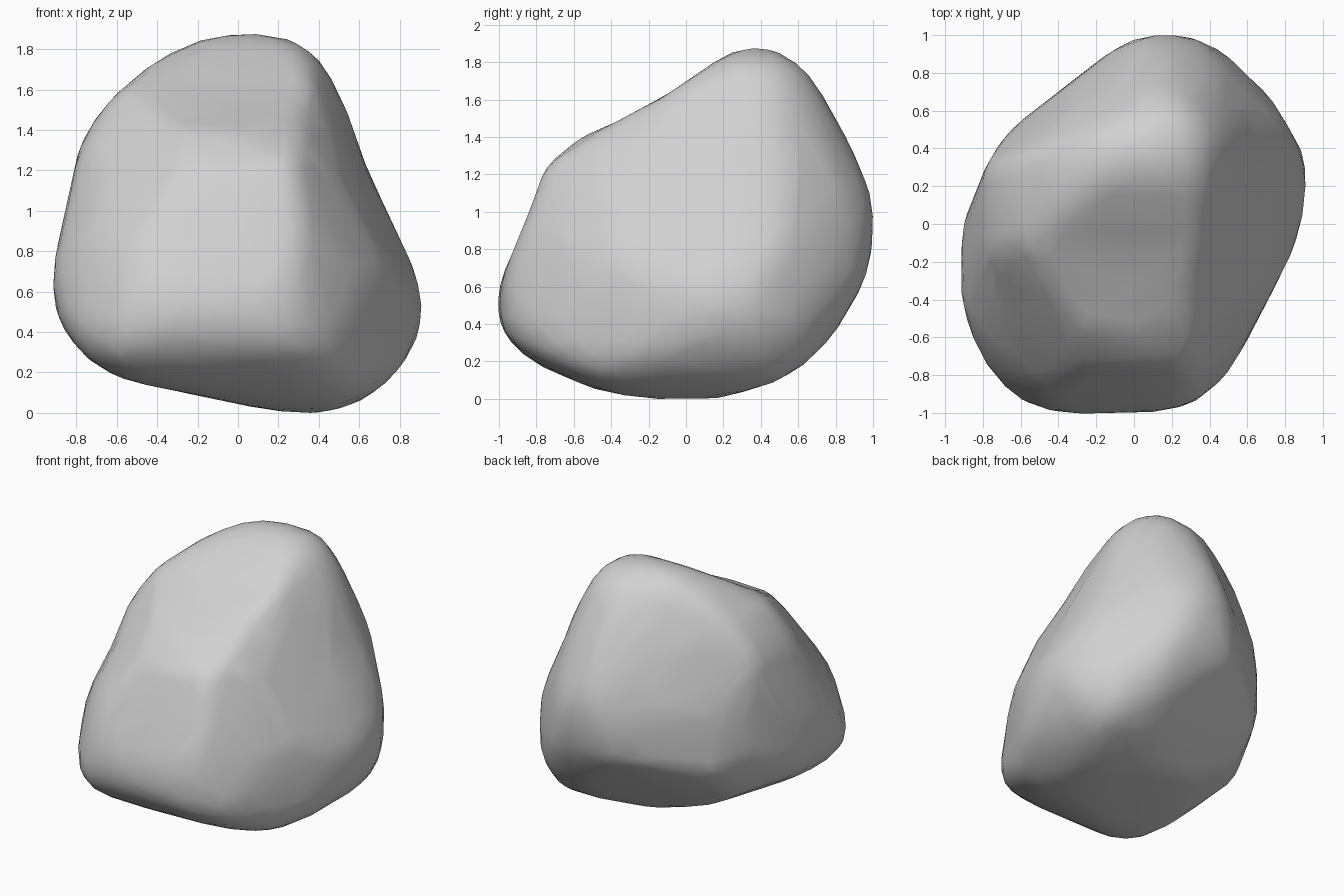
import bpy
import bmesh
import math
from mathutils import Vector

# Remove the default object
default = bpy.data.objects.get("Cube")
if default:
    bpy.data.objects.remove(default, do_unlink=True)

CENTRE = Vector((0, 0, 0.935))
TILT = math.radians(30)
WEAR_ALLOWANCE = 1.014  # extra stone that the rounding takes off again

# Stone profiles: x-z, y-z and x-y, then three diagonal ones about the centre
front_profile = [
    (.09, 1.87), (.36, 1.79), (.49, 1.6), (.62, 1.22), (.88, .66), (.9, .46),
    (.82, .26), (.69, .12), (.55, .04), (.36, 0), (.1, .03), (-.56, .17),
    (-.75, .26), (-.88, .47), (-.91, .64), (-.88, .82), (-.77, 1.32),
    (-.64, 1.52), (-.42, 1.71), (-.18, 1.83)]
side_profile = [
    (.36, 1.87), (.55, 1.82), (.67, 1.7), (.9, 1.28), (.99, 1.02), (.97, .73),
    (.9, .55), (.75, .3), (.53, .12), (.19, .01), (-.13, 0), (-.46, .05),
    (-.79, .19), (-.92, .3), (-.99, .41), (-1, .58), (-.86, .9), (-.73, 1.25),
    (-.65, 1.35), (-.38, 1.46), (-.1, 1.61), (.22, 1.83)]
plan_profile = [
    (.12, 1), (.32, .98), (.44, .93), (.72, .65), (.9, .34), (.9, .1),
    (.81, -.18), (.47, -.83), (.37, -.92), (.13, -.98), (-.3, -.99),
    (-.5, -.96), (-.69, -.86), (-.8, -.73), (-.89, -.46), (-.91, -.27),
    (-.89, 0), (-.77, .31), (-.65, .49), (-.2, .84), (-.06, .94)]
front_diagonal = [
    (.18, 1), (.33, .99), (.48, .93), (.62, .82), (.86, .39), (.92, .26),
    (.98, -.19), (.96, -.51), (.84, -.73), (.61, -.92), (.09, -1.08),
    (-.24, -1.04), (-.95, -.79), (-1.07, -.68), (-1.09, -.46), (-.96, -.03),
    (-.79, .23), (-.66, .51), (-.51, .7), (-.19, .89)]
back_diagonal = [
    (-.3, .77), (-.15, .74), (.2, .65), (.41, .58), (.67, .42), (.95, .07),
    (1.09, -.32), (1.08, -.47), (.97, -.61), (.68, -.74), (.13, -.88),
    (-.14, -.91), (-.55, -.88), (-.79, -.75), (-.96, -.47), (-.98, -.29),
    (-.92, 0), (-.74, .44), (-.59, .68), (-.49, .75)]
under_diagonal = [
    (.16, 1.03), (.36, .97), (.51, .82), (.66, .49), (.77, .13), (.82, -.08),
    (.8, -.35), (.55, -.84), (.2, -1.09), (-.06, -1.13), (-.28, -1.06),
    (-.74, -.86), (-.86, -.78), (-.91, -.62), (-.82, -.19), (-.66, .2),
    (-.43, .49), (-.23, .82), (-.06, .99)]


def straight(profile, right, up):
    """Profile on two world axes, moved so that it surrounds the centre."""
    right, up = Vector(right), Vector(up)
    shift = Vector((CENTRE.dot(right), CENTRE.dot(up)))
    return right, up, [Vector(point) - shift for point in profile]


def diagonal(profile, toward_x, toward_y, tilt):
    """Profile on a plane that faces a corner and leans by the tilt."""
    facing = Vector((toward_x, toward_y, 0)).normalized()
    vertical = Vector((0, 0, 1))
    right = vertical.cross(facing)
    up = vertical * math.cos(tilt) - facing * math.sin(tilt)
    return right, up, [Vector(point) for point in profile]


def cross(a, b):
    return a.x * b.y - a.y * b.x


def reach(direction, right, up, points):
    """Distance along a direction until it leaves the extruded profile."""
    ray = Vector((direction.dot(right), direction.dot(up)))
    best = math.inf
    for start, end in zip(points, points[1:] + points[:1]):
        edge = end - start
        slope = cross(ray, edge)
        if abs(slope) < 1e-9:
            continue
        distance = cross(start, edge) / slope
        along = cross(start, ray) / slope
        if distance > 0 and -1e-6 <= along <= 1 + 1e-6:
            best = min(best, distance)
    return best


def facet_reach(direction, normal, distance):
    """Distance along a direction until it meets a flat facet."""
    slant = direction.dot(normal)
    return distance / slant if slant > 1e-6 else math.inf


def relax(bm, amount):
    """Move every vertex toward (or away from) the mean of its neighbours."""
    targets = []
    for vert in bm.verts:
        near = [edge.other_vert(vert).co for edge in vert.link_edges]
        mean = sum(near, Vector()) / len(near)
        targets.append(vert.co.lerp(mean, amount))
    for vert, target in zip(bm.verts, targets):
        vert.co = target


profiles = [
    straight(front_profile, (1, 0, 0), (0, 0, 1)),
    straight(side_profile, (0, 1, 0), (0, 0, 1)),
    straight(plan_profile, (1, 0, 0), (0, 1, 0)),
    diagonal(front_diagonal, 1, -1, TILT),
    diagonal(back_diagonal, -1, 1, TILT),
    diagonal(under_diagonal, 1, 1, -TILT),
]

# Broad flat facets: +x flank, front shoulder, lower back
facets = [
    (Vector((.873, -.238, .426)).normalized(), .622),
    (Vector((-.55, -.6, .58)).normalized(), .75),
    (Vector((-.32, .67, -.71)).normalized(), .825),
]

# Carve a sphere to the profiles and the facets
bm = bmesh.new()
bmesh.ops.create_icosphere(bm, subdivisions=5, radius=1)
for vert in bm.verts:
    direction = vert.co.normalized()
    radius = min([reach(direction, *profile) for profile in profiles]
                 + [facet_reach(direction, *facet) for facet in facets])
    vert.co = direction * radius * WEAR_ALLOWANCE + CENTRE

# Wear the edges round while keeping the bulk
for _ in range(14):
    relax(bm, 0.5)
    relax(bm, -0.45)

# Rest the stone on the ground
lowest = min(vert.co.z for vert in bm.verts)
bmesh.ops.translate(bm, verts=bm.verts, vec=(0, 0, -lowest))

for face in bm.faces:
    face.smooth = True
mesh = bpy.data.meshes.new("boulder")
bm.to_mesh(mesh)
bm.free()
boulder = bpy.data.objects.new("boulder", mesh)
bpy.context.collection.objects.link(boulder)

# Coarser, slightly angular surface
coarse = boulder.modifiers.new("coarse_surface", 'DECIMATE')
coarse.ratio = 0.2

# Stone colour
stone = bpy.data.materials.new("stone_grey")
stone.use_nodes = True
colour = (0.64, 0.64, 0.64, 1)
stone.diffuse_color = colour
stone.node_tree.nodes["Principled BSDF"].inputs["Base Color"].default_value = colour
mesh.materials.append(stone)
